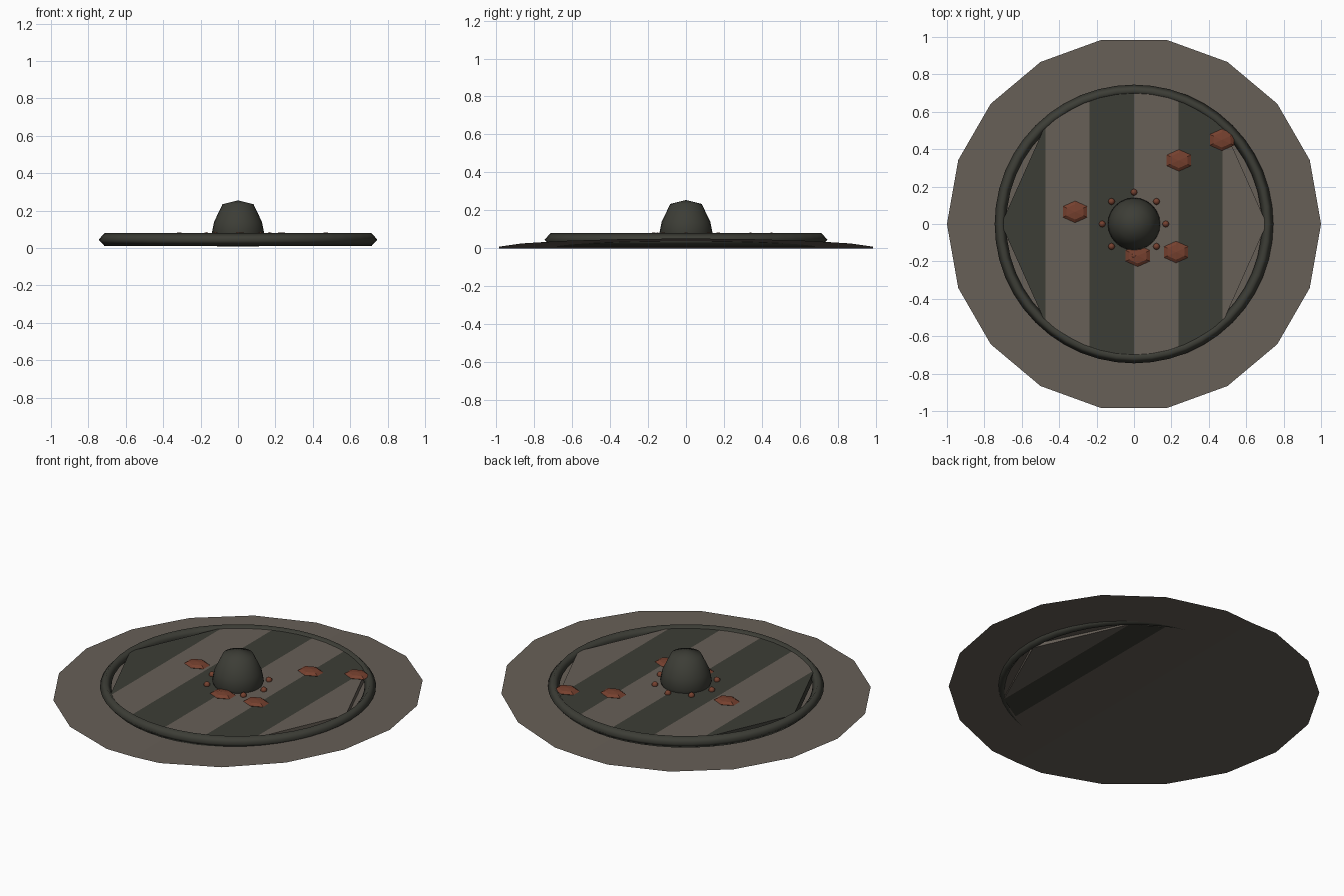
import bpy, bmesh, math
from mathutils import Matrix, Vector

cube = bpy.data.objects.get("Cube")
if cube:
    bpy.data.objects.remove(cube, do_unlink=True)


def material(name, rgb):
    m = bpy.data.materials.new(name)
    m.use_nodes = True
    m.diffuse_color = (*rgb, 1)
    m.node_tree.nodes["Principled BSDF"].inputs["Base Color"].default_value = (*rgb, 1)
    return m


brown = material("worn brown wood", (0.135, 0.115, 0.095))
dark = material("dark iron", (0.046, 0.047, 0.037))
rust = material("rust red", (0.18, 0.052, 0.028))


def make(name, bm, mat, smooth=False):
    bmesh.ops.recalc_face_normals(bm, faces=bm.faces)
    for f in bm.faces:
        f.smooth = smooth
    mesh = bpy.data.meshes.new(name)
    bm.to_mesh(mesh)
    bm.free()
    mesh.materials.append(mat)
    ob = bpy.data.objects.new(name, mesh)
    bpy.context.collection.objects.link(ob)
    return ob


def lathe(name, profile, steps, mat, closed=False):
    """Spin an (r, z) profile about the z axis."""
    bm = bmesh.new()
    vs = [bm.verts.new((r, 0, z)) for r, z in profile]
    pairs = list(zip(vs, vs[1:]))
    if closed:
        pairs.append((vs[-1], vs[0]))
    es = [bm.edges.new(p) for p in pairs]
    bmesh.ops.spin(bm, geom=vs + es, axis=(0, 0, 1), cent=(0, 0, 0),
                   angle=math.tau, steps=steps)
    bmesh.ops.remove_doubles(bm, verts=bm.verts, dist=0.0005)
    return make(name, bm, mat, True)


# Thin backing sheet: 18 sides, one half lifted about the centre line
bm = bmesh.new()
bmesh.ops.create_circle(bm, cap_ends=True, segments=18, radius=1,
                        matrix=Matrix.Rotation(math.pi / 2, 4, 'Z'))
bmesh.ops.bisect_plane(bm, geom=bm.verts[:] + bm.edges[:] + bm.faces[:],
                       plane_co=(0, 0, 0), plane_no=(1, 0, 0))
for v in bm.verts:
    v.co.z = max(0, 0.052 * v.co.x)
make("backing_sheet", bm, brown)

# Planks cut to the circle, in alternating colours
R, BOTTOM, TOP = 0.71, 0.016, 0.063
edges = [R * (i / 3 - 1) for i in range(7)]
for i, (a, b) in enumerate(zip(edges, edges[1:])):
    ya, yb = (math.sqrt(max(0, R * R - x * x)) for x in (a, b))
    outline = [(a, -ya), (b, -yb), (b, yb), (a, ya)]
    bm = bmesh.new()
    vs = [bm.verts.new((x, y, BOTTOM)) for x, y in outline]
    face = bm.faces.new(vs)
    up = bmesh.ops.extrude_face_region(bm, geom=[face])["geom"]
    for v in up:
        if isinstance(v, bmesh.types.BMVert):
            v.co.z = TOP
    bmesh.ops.remove_doubles(bm, verts=bm.verts, dist=0.0005)
    make(f"plank_{i + 1}", bm, brown if i % 2 else dark)

# Rim and central boss
lathe("rim", [(0.745, 0.045), (0.714, 0.08), (0.683, 0.045), (0.714, 0.011)],
      48, dark, closed=True)
lathe("boss", [(0, 0.255), (0.083, 0.234), (0.128, 0.14), (0.14, 0.08),
               (0.11, 0.007), (0, 0.007)], 24, dark)

# Rivets around the boss
for i in range(8):
    a = i * math.tau / 8
    bm = bmesh.new()
    bmesh.ops.create_uvsphere(bm, u_segments=8, v_segments=6, radius=0.018)
    bmesh.ops.translate(bm, verts=bm.verts,
                        vec=Vector((0.17 * math.cos(a), 0.17 * math.sin(a), 0.067)))
    make(f"rivet_{i + 1}", bm, rust, True)

# Flat six-sided rust patches
spots = [(-0.315, 0.065), (0.24, 0.34), (0.47, 0.45), (0.225, -0.15), (0.02, -0.17)]
for i, (x, y) in enumerate(spots):
    bm = bmesh.new()
    bmesh.ops.create_uvsphere(bm, u_segments=6, v_segments=4, radius=1)
    bmesh.ops.scale(bm, verts=bm.verts, vec=(0.075, 0.058, 0.017))
    bmesh.ops.translate(bm, verts=bm.verts, vec=(x, y, 0.066))
    make(f"rust_patch_{i + 1}", bm, rust)
